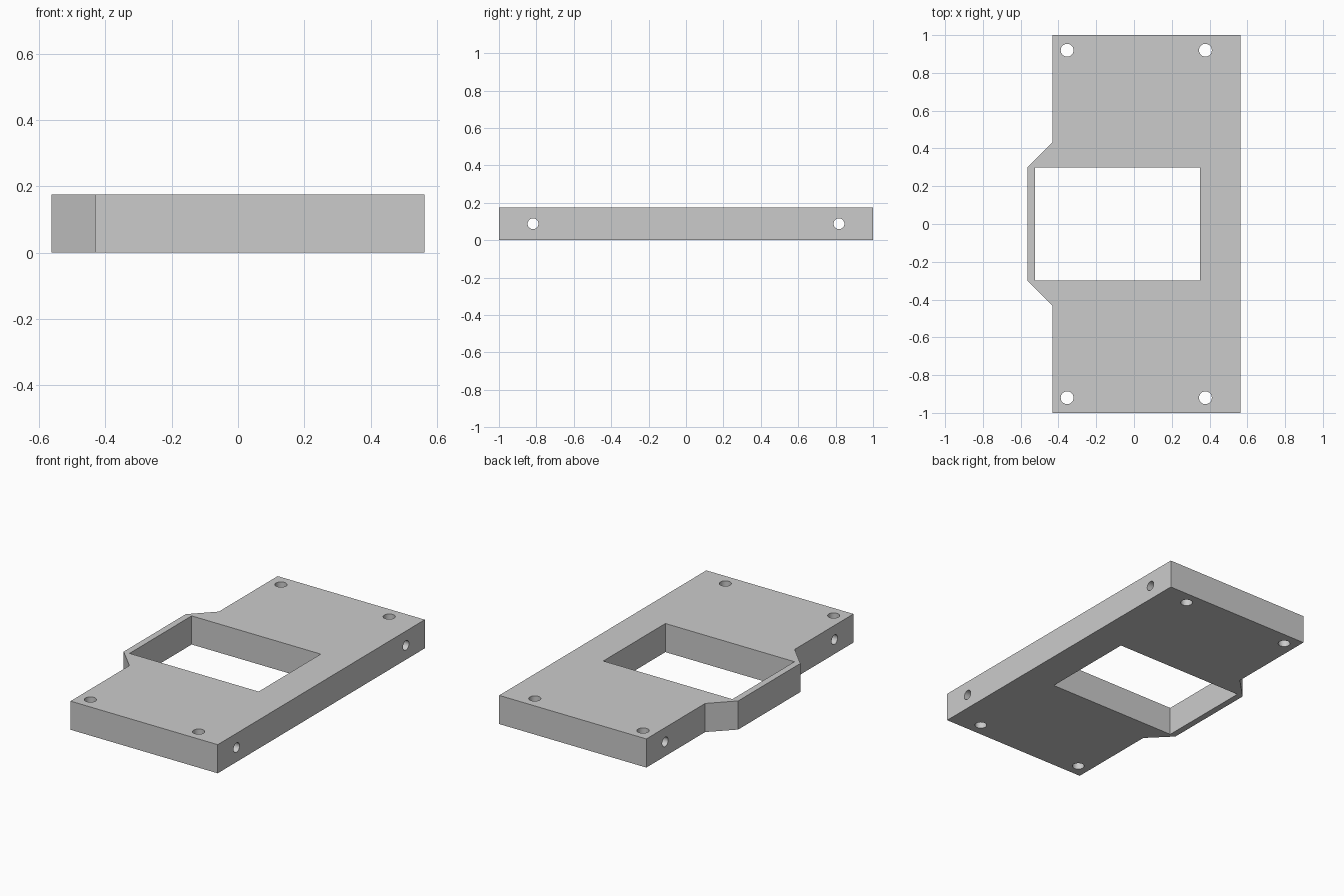
import bpy
import bmesh
from math import pi, radians
from mathutils import Matrix

if "Cube" in bpy.data.objects:
    bpy.data.objects.remove(bpy.data.objects["Cube"])

HEIGHT = 0.175

# Single matte grey
grey = bpy.data.materials.new("light_grey")
grey.use_nodes = True
colour = (0.6, 0.6, 0.6, 1)
grey.diffuse_color = colour
grey.node_tree.nodes["Principled BSDF"].inputs["Base Color"].default_value = colour


def add_object(name, bm):
    mesh = bpy.data.meshes.new(name)
    bmesh.ops.recalc_face_normals(bm, faces=bm.faces[:])
    bm.to_mesh(mesh)
    bm.free()
    mesh.materials.append(grey)
    obj = bpy.data.objects.new(name, mesh)
    bpy.context.collection.objects.link(obj)
    return obj


def add_hole(bm, location, radius, length, rotation=Matrix()):
    bmesh.ops.create_cone(bm, cap_ends=True, segments=32, radius1=radius,
                          radius2=radius, depth=length,
                          matrix=Matrix.Translation(location) @ rotation)


# Plate: half outline with the side bulge, mirrored front to back
half = [(0.563, 1.0), (-0.432, 1.0), (-0.432, 0.432), (-0.563, 0.3)]
outline = half + [(x, -y) for x, y in reversed(half)]
bm = bmesh.new()
base = bm.faces.new([bm.verts.new((x, y, 0)) for x, y in outline])
top = bmesh.ops.extrude_face_region(bm, geom=[base])["geom"]
bmesh.ops.translate(bm, vec=(0, 0, HEIGHT),
                    verts=[v for v in top if isinstance(v, bmesh.types.BMVert)])
plate = add_object("mounting_plate", bm)

# Cutter: rectangular window, four corner holes and two cross holes
bm = bmesh.new()
bmesh.ops.create_cube(bm, size=1, matrix=Matrix.Translation((-0.087, 0, HEIGHT / 2))
                      @ Matrix.Diagonal((0.873, 0.6, 0.5, 1)))
for side in (-1, 1):
    for x in (-0.354, 0.378):
        add_hole(bm, (x, side * 0.92, HEIGHT / 2), 0.034, 0.5)
    add_hole(bm, (0, side * 0.818, HEIGHT / 2), 0.029, 2,
             Matrix.Rotation(pi / 2, 4, "Y"))
cutter = add_object("opening_cutter", bm)
cutter.hide_render = True

# Cut the openings and keep the finished plate
cut = plate.modifiers.new("openings", "BOOLEAN")
cut.operation = "DIFFERENCE"
cut.solver = "EXACT"
cut.object = cutter
bpy.ops.object.select_all(action="DESELECT")
bpy.context.view_layer.objects.active = plate
plate.select_set(True)
bpy.ops.object.modifier_apply(modifier=cut.name)
bpy.data.objects.remove(cutter)
bpy.ops.object.shade_smooth_by_angle(angle=radians(30))
